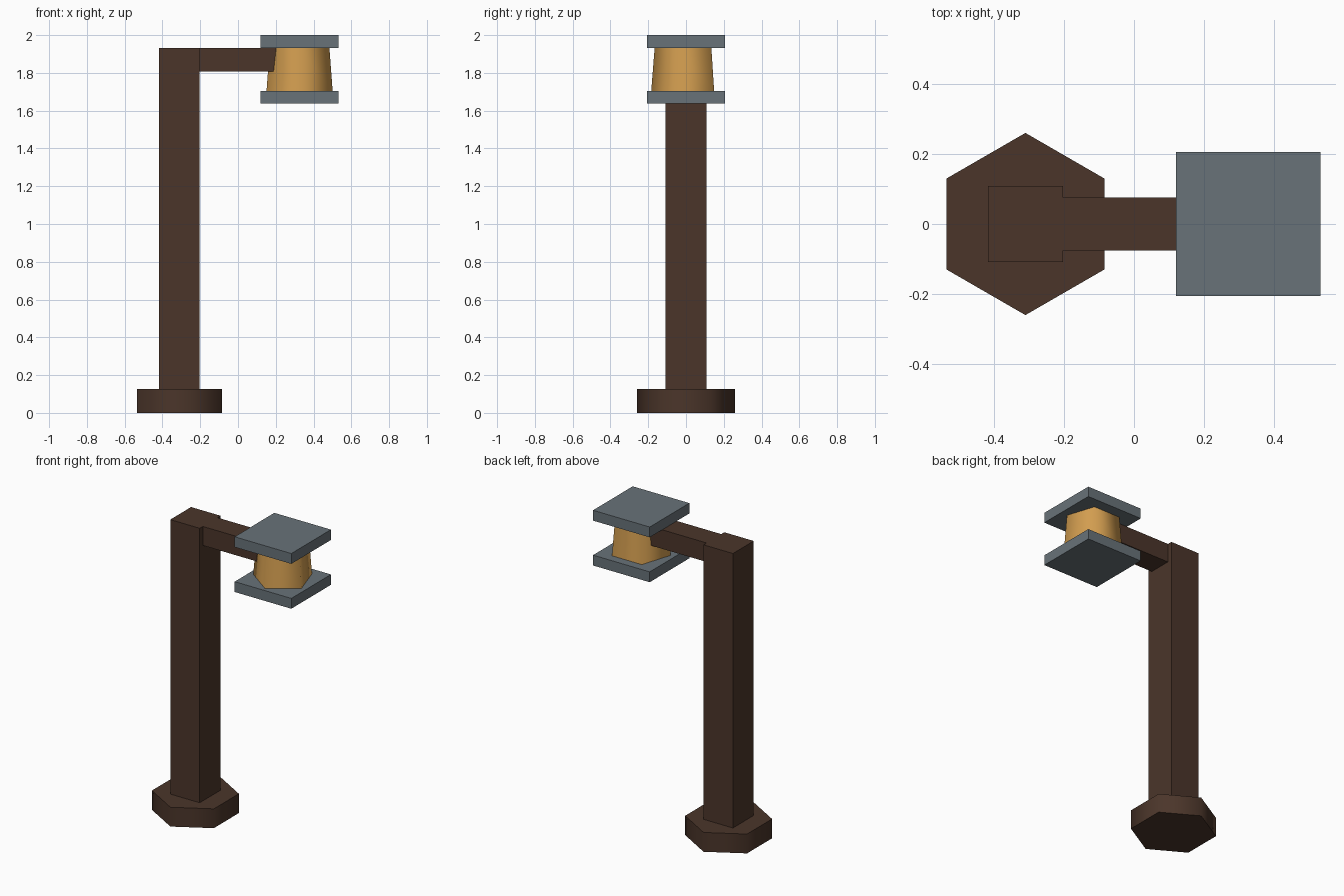
import bpy
import math

if "Cube" in bpy.data.objects:
    bpy.data.objects.remove(bpy.data.objects["Cube"])


def material(name, rgb):
    m = bpy.data.materials.new(name)
    m.diffuse_color = (*rgb, 1.0)
    m.use_nodes = True
    m.node_tree.nodes["Principled BSDF"].inputs["Base Color"].default_value = m.diffuse_color
    return m


WOOD = material("dark_wood", (0.07, 0.036, 0.023))
METAL = material("grey_metal", (0.14, 0.17, 0.19))
GLOW = material("amber_glass", (0.65, 0.34, 0.08))


def finish(name, mat):
    ob = bpy.context.object
    ob.name = name
    ob.data.materials.append(mat)
    return ob


def box(name, x, y, z, mat):
    """Box from (min, max) ranges."""
    bpy.ops.mesh.primitive_cube_add(
        size=1, location=[sum(r) / 2 for r in (x, y, z)])
    bpy.context.object.scale = [r[1] - r[0] for r in (x, y, z)]
    bpy.ops.object.transform_apply(location=False, rotation=False, scale=True)
    return finish(name, mat)


def prism(name, sides, r_low, r_high, x, z, mat, first_angle):
    """Tapered prism with one corner at first_angle and smooth side shading."""
    bpy.ops.mesh.primitive_cone_add(
        vertices=sides, radius1=r_low, radius2=r_high,
        depth=z[1] - z[0], location=(x, 0, (z[0] + z[1]) / 2))
    ob = finish(name, mat)
    # turn the first corner (measured from +x) into place
    v = ob.data.vertices[0].co
    ob.rotation_euler.z = first_angle - math.atan2(v.y, v.x)
    bpy.ops.object.transform_apply(location=False, rotation=True, scale=False)
    bpy.ops.object.shade_smooth_by_angle(angle=math.radians(75))
    return ob


POST_X, LAMP_X = -0.31, 0.326

# Base, post and arm
prism("base", 6, 0.26, 0.26, POST_X, (0, 0.127), WOOD, math.pi / 2)
box("post", (POST_X - 0.107, POST_X + 0.107), (-0.108, 0.108), (0.127, 1.932), WOOD)
box("arm", (POST_X + 0.107, 0.225), (-0.076, 0.076), (1.807, 1.932), WOOD)

# Five-sided lamp glass between two square plates
prism("lamp_glass", 5, 0.184, 0.166, LAMP_X, (1.705, 1.932), GLOW, -math.pi / 2)
for name, z in (("bottom_plate", (1.637, 1.705)), ("top_plate", (1.932, 2.0))):
    box(name, (LAMP_X - 0.206, LAMP_X + 0.206), (-0.206, 0.206), z, METAL)
